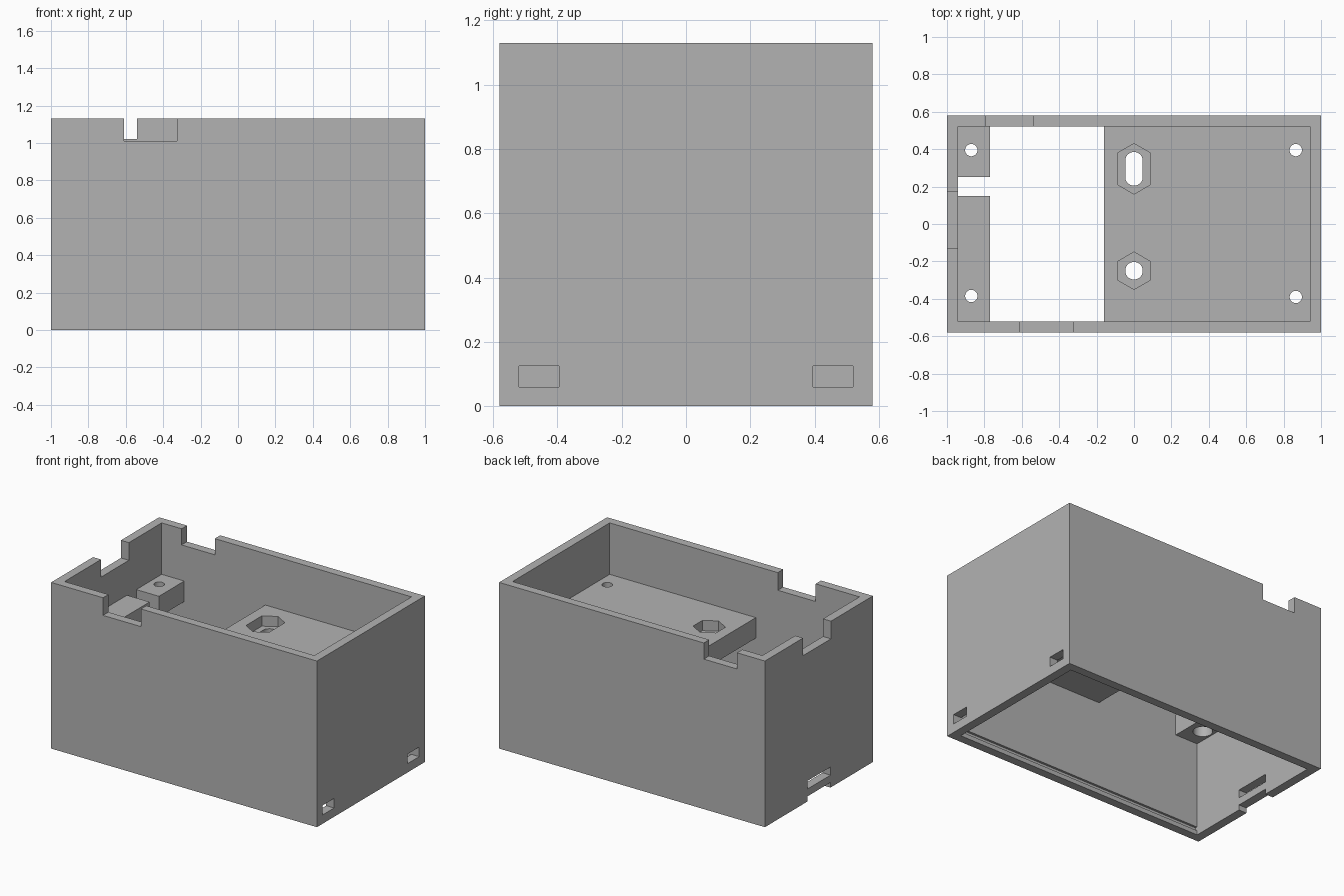
import bpy, bmesh, math

if "Cube" in bpy.data.objects:
    bpy.data.objects.remove(bpy.data.objects["Cube"], do_unlink=True)

# Overall sizes
L, W, H = 1.0, 0.58, 1.13          # half length, half width, height
IX, IY = 0.94, 0.522               # inner half length and half width
Z0, Z1 = 0.64, 0.78                # underside and top of the shelves
E = 0.02                           # overlap used when joining or cutting

grey = bpy.data.materials.new("plain grey")
grey.use_nodes = True
COLOUR = (0.45, 0.45, 0.45, 1)
grey.diffuse_color = COLOUR
grey.node_tree.nodes["Principled BSDF"].inputs["Base Color"].default_value = COLOUR


def prism(name, points, z0, z1):
    """Extrude a flat outline upwards."""
    bm = bmesh.new()
    face = bm.faces.new([bm.verts.new((x, y, z0)) for x, y in points])
    top = bmesh.ops.extrude_face_region(bm, geom=[face])["geom"]
    bmesh.ops.translate(bm, vec=(0, 0, z1 - z0),
                        verts=[v for v in top if isinstance(v, bmesh.types.BMVert)])
    bmesh.ops.recalc_face_normals(bm, faces=bm.faces)
    mesh = bpy.data.meshes.new(name)
    bm.to_mesh(mesh)
    bm.free()
    mesh.materials.append(grey)
    ob = bpy.data.objects.new(name, mesh)
    bpy.context.collection.objects.link(ob)
    return ob


def box(name, x0, x1, y0, y1, z0, z1):
    return prism(name, [(x0, y0), (x1, y0), (x1, y1), (x0, y1)], z0, z1)


def ring(name, x, y, r, z0, z1, sides=32, stretch=0.0):
    """Regular prism, optionally pulled long in y."""
    pts = []
    for i in range(sides):
        a = 2 * math.pi * (i + 0.5) / sides
        s = math.sin(a)
        pts.append((x + r * math.cos(a), y + r * s + math.copysign(stretch, s)))
    return prism(name, pts, z0, z1)


def cut(ob, cutters):
    """Subtract each cutter in turn, then discard it."""
    for c in cutters:
        c.hide_render = True
        mod = ob.modifiers.new("cut", "BOOLEAN")
        mod.operation, mod.solver, mod.object = "DIFFERENCE", "EXACT", c
        bpy.context.view_layer.update()
        graph = bpy.context.evaluated_depsgraph_get()
        mesh = bpy.data.meshes.new_from_object(ob.evaluated_get(graph))
        ob.modifiers.clear()
        ob.data = mesh
        bpy.data.objects.remove(c, do_unlink=True)


def screw_hole(x, y):
    """Through hole with a wider bore from underneath."""
    return [ring("hole", x, y, 0.033, Z0 - E, Z1 + E),
            ring("bore", x, y, 0.06, Z0 - E, Z0 + 0.07)]


# Open shell with rim notches, clip slots and lid groove
shell = box("case_walls", -L, L, -W, W, 0, H)
cuts = [
    box("cavity", -IX, IX, -IY, IY, -E, H + E),
    box("front_notch", -0.61, -0.325, -W - E, -IY + E, 1.01, H + E),
    box("back_notch", -0.79, -0.54, IY - E, W + E, 1.02, H + E),
    box("side_notch", -L - E, -IX + E, -0.13, 0.17, 1.01, H + E),
    box("side_slot", -L - E, -IX + E, -0.125, 0.125, 0.085, 0.14),
    box("pry_notch", -L - E, -IX + E, -0.125, 0.125, -E, 0.035),
    box("lid_groove", -IX, IX, -IY - 0.015, -IY + E, 0.03, 0.055),
]
for y in (-0.457, 0.457):
    cuts.append(box("clip_slot", IX - E, L + E, y - 0.062, y + 0.062, 0.06, 0.125))
cut(shell, cuts)

# Wide shelf with two nut pockets and two screw holes
shelf = box("wide_shelf", -0.16, IX + E, -IY - E, IY + E, Z0, Z1)
cuts = screw_hole(0.865, 0.395) + screw_hole(0.865, -0.39)
for y, hex_pull, hole_pull in ((-0.25, 0, 0), (0.295, 0.035, 0.043)):
    pocket = ring("nut_pocket", 0, y, 0.1, 0.71, Z1 + E, 6, hex_pull)
    cuts += [pocket, ring("bolt_hole", 0, y, 0.047, Z0 - E, Z1 + E, 32, hole_pull)]
cut(shelf, cuts)

# Two small ledges at the notched end
back_ledge = box("back_ledge", -IX - E, -0.77, 0.25, IY + E, Z0, Z1)
cut(back_ledge, screw_hole(-0.87, 0.395))
front_ledge = box("front_ledge", -IX - E, -0.77, -IY - E, 0.15, Z0, Z1)
cut(front_ledge, screw_hole(-0.87, -0.385))

# Smooth round holes, crisp edges elsewhere
bpy.ops.object.select_all(action="DESELECT")
for ob in (shell, shelf, back_ledge, front_ledge):
    ob.select_set(True)
bpy.context.view_layer.objects.active = shelf
bpy.ops.object.shade_smooth_by_angle(angle=math.radians(30))
